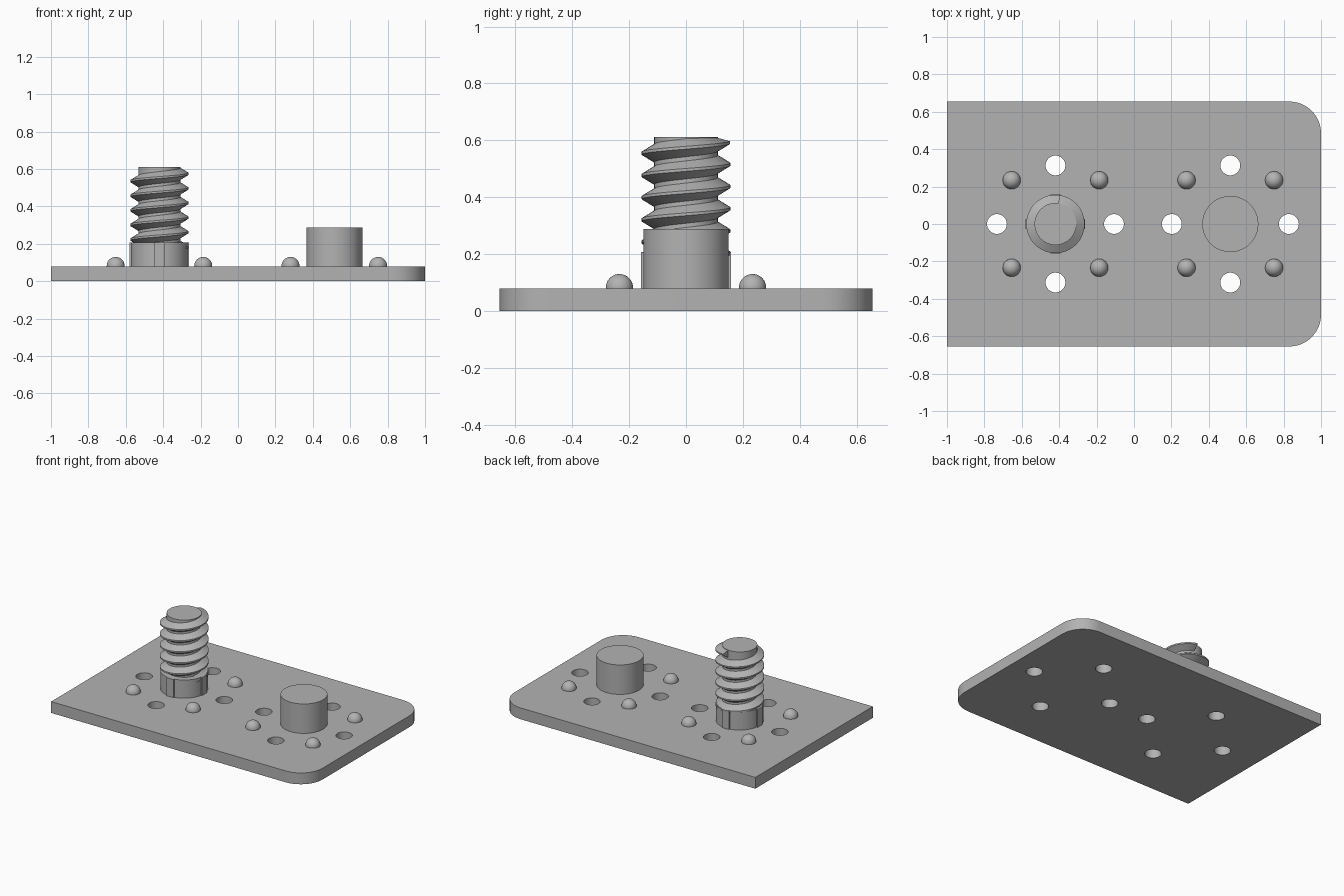
import bpy, bmesh, math
from math import cos, sin, pi

cube = bpy.data.objects.get("Cube")
if cube:
    bpy.data.objects.remove(cube)

grey = bpy.data.materials.new("light_grey")
grey.use_nodes = True
COLOUR = (0.45, 0.45, 0.45, 1)
grey.diffuse_color = COLOUR
grey.node_tree.nodes["Principled BSDF"].inputs["Base Color"].default_value = COLOUR

THICK = 0.08
STUD_X, PEG_X = -0.42, 0.515


def finish(name, bm, angle=35):
    bmesh.ops.recalc_face_normals(bm, faces=bm.faces)
    mesh = bpy.data.meshes.new(name)
    bm.to_mesh(mesh)
    bm.free()
    mesh.materials.append(grey)
    obj = bpy.data.objects.new(name, mesh)
    bpy.context.collection.objects.link(obj)
    bpy.ops.object.select_all(action='DESELECT')
    obj.select_set(True)
    bpy.context.view_layer.objects.active = obj
    bpy.ops.object.shade_smooth_by_angle(angle=math.radians(angle))
    return obj


def arc(cx, cy, r, a0, a1, n):
    return [(cx + r * cos(a0 + (a1 - a0) * i / n), cy + r * sin(a0 + (a1 - a0) * i / n))
            for i in range(n + 1)]


def cylinder(name, x, r, z0, z1, sides=48):
    bm = bmesh.new()
    bmesh.ops.create_cone(bm, cap_ends=True, segments=sides, radius1=r, radius2=r, depth=z1 - z0)
    bmesh.ops.translate(bm, verts=bm.verts, vec=(x, 0, (z0 + z1) / 2))
    return finish(name, bm)


# Base plate: rounded at one end, with four holes around each post
W, R = 0.655, 0.17
outline = [(-1, W), (-1, -W)]
outline += arc(1 - R, -W + R, R, -pi / 2, 0, 10) + arc(1 - R, W - R, R, 0, pi / 2, 10)
loops = [outline]
for px in (STUD_X, PEG_X):
    for k in range(4):
        a = k * pi / 2
        loops.append(arc(px + 0.313 * cos(a), 0.313 * sin(a), 0.053, 0, 2 * pi, 32)[:-1])
bm = bmesh.new()
edges = []
for loop in loops:
    vs = [bm.verts.new((x, y, 0)) for x, y in loop]
    edges += [bm.edges.new((vs[i - 1], vs[i])) for i in range(len(vs))]
bmesh.ops.triangle_fill(bm, use_beauty=True, use_dissolve=False, edges=edges)
top = bmesh.ops.extrude_face_region(bm, geom=bm.faces[:], use_keep_orig=True)
bmesh.ops.translate(bm, vec=(0, 0, THICK),
                    verts=[v for v in top["geom"] if isinstance(v, bmesh.types.BMVert)])
finish("base_plate", bm)

# Round bumps, four around each post
for label, px in (("stud", STUD_X), ("peg", PEG_X)):
    for sx in (-1, 1):
        for sy in (-1, 1):
            bm = bmesh.new()
            bmesh.ops.create_uvsphere(bm, u_segments=32, v_segments=20, radius=0.048)
            # keep the upper dome only
            cut = bmesh.ops.bisect_plane(bm, geom=bm.verts[:] + bm.edges[:] + bm.faces[:],
                                         plane_co=(0, 0, -0.004), plane_no=(0, 0, 1),
                                         clear_inner=True)
            bmesh.ops.translate(bm, verts=bm.verts,
                                vec=(px + sx * 0.234, sy * 0.234, THICK + 0.002))
            finish(f"{label}_bump", bm)

# Plain peg, stud core and stud collar
cylinder("plain_peg", PEG_X, 0.15, THICK, 0.288)
cylinder("stud_core", STUD_X, 0.112, THICK, 0.612)
cylinder("stud_collar", STUD_X, 0.153, THICK, 0.208)

# Four locking tabs on the collar
for k in range(4):
    bm = bmesh.new()
    bmesh.ops.create_cube(bm, size=1)
    for v in bm.verts:
        v.co = (0.145 + v.co.x * 0.028, v.co.y * 0.055, 0.144 + v.co.z * 0.128)
    tab = finish("collar_tab", bm)
    tab.location.x = STUD_X
    tab.rotation_euler.z = k * pi / 2

# Right-handed screw thread, a trapezoid swept down a helix from its end at the back
PITCH, STEPS, TURNS = 0.078, 48, 5.3
END_ANGLE, END_Z = math.radians(82), 0.592
section = [(0.105, -0.036), (0.156, -0.005), (0.156, 0.005), (0.105, 0.036)]
bm = bmesh.new()
rings = []
for i in range(int(STEPS * TURNS) + 1):
    t = i / STEPS
    a = END_ANGLE - 2 * pi * t
    z = END_Z - PITCH * t
    rings.append([bm.verts.new((STUD_X + r * cos(a), r * sin(a), min(z + dz, 0.611)))
                  for r, dz in section])
for a, b in zip(rings, rings[1:]):
    for j in range(4):
        bm.faces.new((a[j - 1], a[j], b[j], b[j - 1]))
bm.faces.new(rings[0])
bm.faces.new(rings[-1])
finish("stud_thread", bm, 30)
